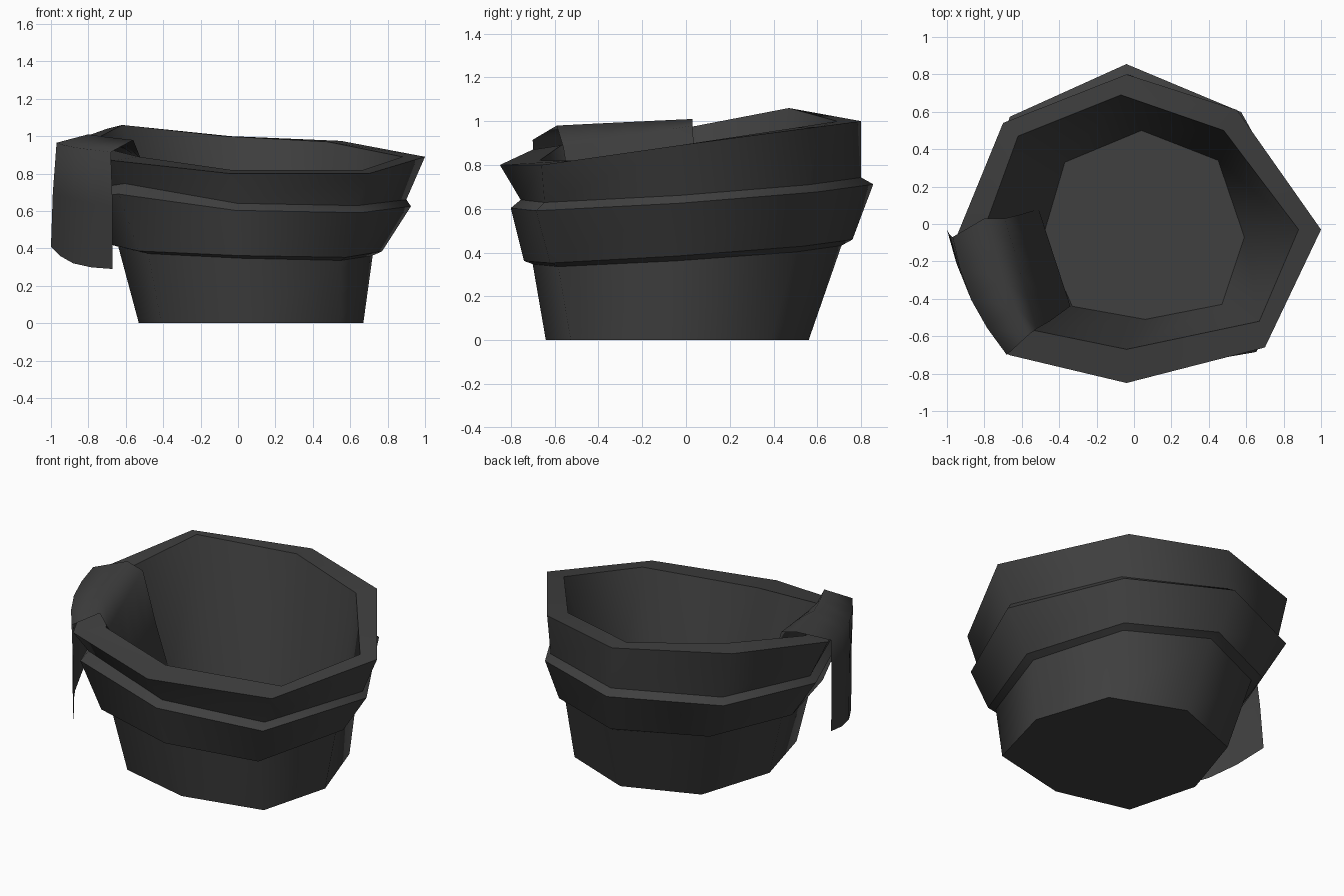
import bpy, bmesh, math
from mathutils import Vector

cube = bpy.data.objects.get("Cube")
if cube:
    bpy.data.objects.remove(cube)

charcoal = bpy.data.materials.new("charcoal")
charcoal.use_nodes = True
colour = (0.05, 0.05, 0.05, 1)
charcoal.diffuse_color = colour
charcoal.node_tree.nodes["Principled BSDF"].inputs["Base Color"].default_value = colour

SIDES = 8
CLOTH_CORNER = 5

# Irregular unit outlines of the base and of the middle band
base_shape = [(1, -.07), (.74, .71), (0, 1), (-.75, .71),
              (-1, -.07), (-.80, -.81), (-.03, -1), (.80, -.81)]
band_shape = [(1, -.07), (.61, .69), (-.07, 1), (-.76, .66),
              (-1, -.09), (-.73, -.85), (-.04, -1), (.70, -.86)]


def finish(name, bm):
    mesh = bpy.data.meshes.new(name)
    bm.to_mesh(mesh)
    bm.free()
    mesh.materials.append(charcoal)
    obj = bpy.data.objects.new(name, mesh)
    bpy.context.collection.objects.link(obj)


def ring(blend, xmin, xmax, ymin, ymax, z, tilt_x=0, tilt_y=0, lift=0):
    """Tilted ring filling the extents, raised at the corner under the cloth."""
    points = []
    for i in range(SIDES):
        u, v = Vector(base_shape[i]).lerp(Vector(band_shape[i]), blend)
        x = (xmin + xmax) / 2 + u * (xmax - xmin) / 2
        y = (ymin + ymax) / 2 + v * (ymax - ymin) / 2
        raised = lift if i == CLOTH_CORNER else 0
        points.append((x, y, z + tilt_x * x + tilt_y * y + raised))
    return points


# Crooked rim, outer and inner edge, and the floor inside
rim_outer = [(1, -.03, .89), (.55, .61, .975), (-.04, .80, 1), (-.70, .54, 1.04),
             (-.95, -.07, .95), (-.67, -.70, .87), (-.04, -.85, .80), (.70, -.66, .80)]
rim_inner = [(.88, -.03, .89), (.48, .50, .97), (-.07, .69, 1), (-.62, .47, 1.06),
             (-.81, -.05, .96), (-.53, -.57, .89), (-.04, -.67, .82), (.67, -.52, .82)]
floor = [(.59, -.07, .06), (.45, .34, .06), (.04, .50, .06), (-.37, .33, .06),
         (-.49, -.08, .06), (-.33, -.44, .06), (.06, -.51, .06), (.47, -.43, .06)]

# Stepped tub: base, lower step, middle band, ledge, rim, inner wall and floor
rings = [
    ring(0, -.53, .67, -.64, .56, 0),
    ring(.5, -.64, .72, -.70, .71, .39, -.035, .06),
    ring(.6, -.71, .77, -.74, .76, .41, -.03, .065),
    ring(1, -.88, .925, -.80, .855, .655, -.03, .065, .06),
    ring(1, -.84, .90, -.755, .80, .69, -.03, .065, .08),
    rim_outer,
    rim_inner,
    floor,
]
bm = bmesh.new()
loops = [[bm.verts.new(p) for p in r] for r in rings]
for low, high in zip(loops, loops[1:]):
    for i in range(SIDES):
        j = (i + 1) % SIDES
        bm.faces.new((low[i], low[j], high[j], high[i])).smooth = True
bm.faces.new(loops[0][::-1])
bm.faces.new(loops[-1])
# Keep each step crisp while the walls shade smoothly around
for loop in loops:
    for i in range(SIDES):
        bm.edges.get((loop[i], loop[(i + 1) % SIDES])).smooth = False
bmesh.ops.recalc_face_normals(bm, faces=bm.faces)
finish("tub", bm)

# Cloth draped over the rim: back edge, front edge, outward bulge and sag per row
rows = [
    ((-1, -.03, .41), (-.67, -.69, .29), .05, .03),
    ((-.99, -.05, .70), (-.67, -.69, .62), .05, 0),
    ((-.97, -.07, .965), (-.68, -.70, .915), .05, 0),
    ((-.80, .03, 1.01), (-.56, -.59, .98), .02, 0),
    ((-.69, .03, .98), (-.52, -.56, .88), 0, 0),
    ((-.61, .05, .65), (-.45, -.52, .62), 0, 0),
    ((-.51, .08, .28), (-.34, -.44, .20), 0, 0),
]
COLUMNS = 4
outward = Vector((-.91, -.41, 0))
down = Vector((0, 0, -1))
bm = bmesh.new()
grid = []
for back, front, bulge, sag in rows:
    line = []
    for c in range(COLUMNS + 1):
        t = c / COLUMNS
        swell = (outward * bulge + down * sag) * math.sin(math.pi * t)
        line.append(bm.verts.new(Vector(back).lerp(Vector(front), t) + swell))
    grid.append(line)
for a, b in zip(grid, grid[1:]):
    for c in range(COLUMNS):
        bm.faces.new((a[c], a[c + 1], b[c + 1], b[c])).smooth = True
finish("draped_cloth", bm)
